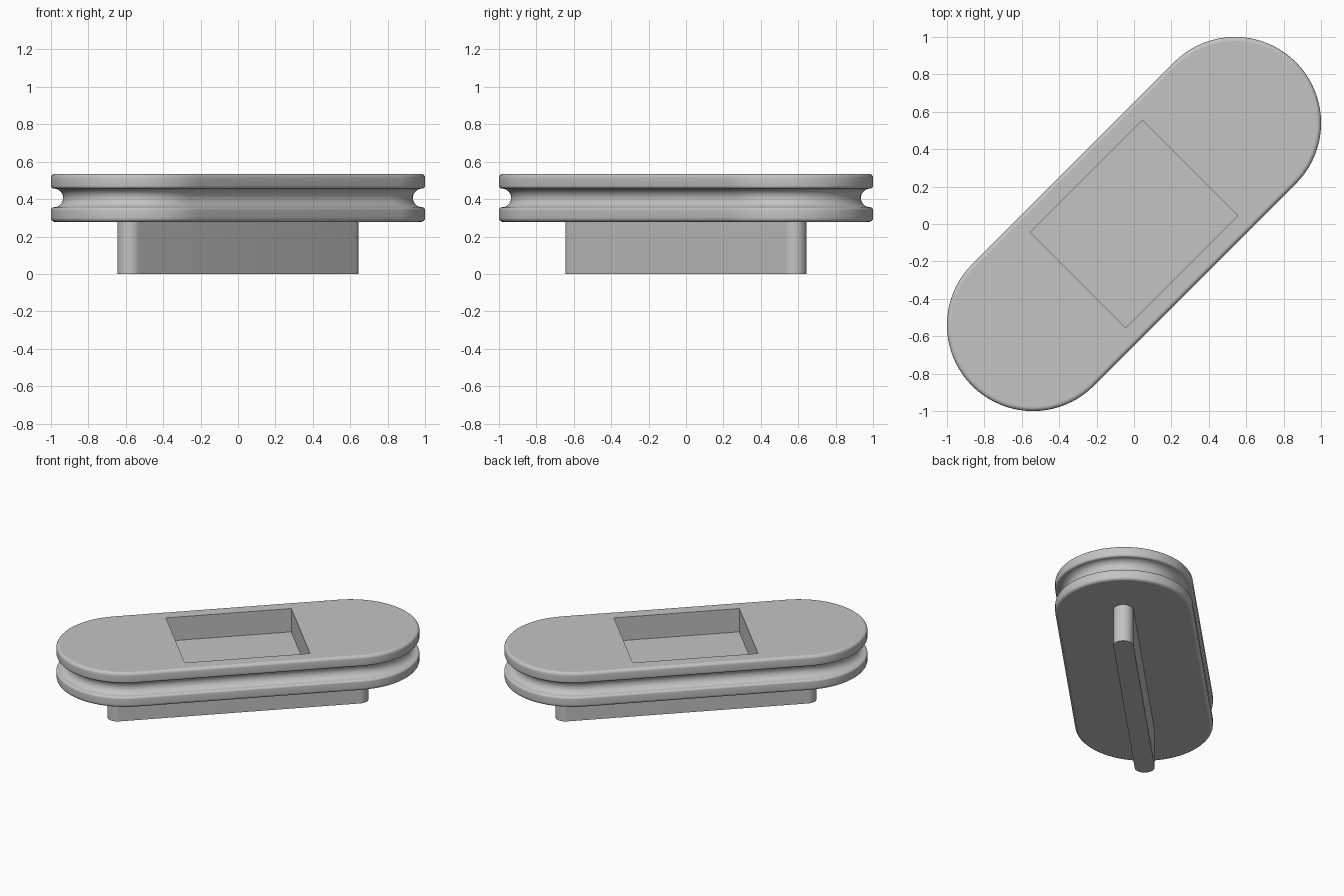
import bpy, bmesh, math
from mathutils import Matrix

cube = bpy.data.objects.get("Cube")
if cube:
    bpy.data.objects.remove(cube, do_unlink=True)

grey = bpy.data.materials.new("light grey")
grey.use_nodes = True
colour = (0.55, 0.55, 0.55, 1)
grey.diffuse_color = colour
grey.node_tree.nodes["Principled BSDF"].inputs["Base Color"].default_value = colour

DIAGONAL = Matrix.Rotation(math.radians(45), 4, "Z")


def slot_ring(bm, half, radius, z, steps=40):
    """Ring of vertices round a slot shape lying along x."""
    ring = []
    for end, start in ((half, -math.pi / 2), (-half, math.pi / 2)):
        for i in range(steps + 1):
            a = start + math.pi * i / steps
            ring.append(bm.verts.new((end + radius * math.cos(a), radius * math.sin(a), z)))
    return ring


def loft(bm, rings):
    for low, high in zip(rings, rings[1:]):
        for i in range(len(low)):
            j = (i + 1) % len(low)
            bm.faces.new((low[i], low[j], high[j], high[i])).smooth = True


def finish(bm, name):
    bmesh.ops.recalc_face_normals(bm, faces=bm.faces)
    bm.transform(DIAGONAL)
    mesh = bpy.data.meshes.new(name)
    bm.to_mesh(mesh)
    bm.free()
    mesh.materials.append(grey)
    obj = bpy.data.objects.new(name, mesh)
    bpy.context.collection.objects.link(obj)
    return obj


def arc(cx, cz, r, a0, a1, steps):
    """Points of (outward offset, height) along an arc, in degrees."""
    angles = [math.radians(a0 + (a1 - a0) * i / steps) for i in range(steps + 1)]
    return [(cx + r * math.cos(a), cz + r * math.sin(a)) for a in angles]


# Grooved plate: lower half of the rim profile, mirrored for the upper half
BOTTOM, TOP = 0.278, 0.535
MID = (BOTTOM + TOP) / 2
EDGE, LIP, GROOVE = 0.022, 0.015, 0.05
lower = arc(-EDGE, BOTTOM + EDGE, EDGE, -90, 0, 6)
lower += arc(-LIP, MID - GROOVE - LIP, LIP, 0, 90, 5)
lower += arc(-LIP, MID, GROOVE, 270, 180, 10)[1:]
profile = lower + [(d, 2 * MID - z) for d, z in reversed(lower[:-1])]

bm = bmesh.new()
rings = [slot_ring(bm, 0.764, 0.46 + d, z) for d, z in profile]
loft(bm, rings)
bm.faces.new(rings[0])

# Rectangular pocket sunk into the top of the plate
POCKET_X, POCKET_Y, DEPTH = 0.425, 0.36, 0.172
corners = [(-1, -1), (1, -1), (1, 1), (-1, 1)]
rim, floor = [[bm.verts.new((sx * POCKET_X, sy * POCKET_Y, z)) for sx, sy in corners]
              for z in (TOP, TOP - DEPTH)]
rim_edges = [bm.edges.new((rim[i], rim[(i + 1) % 4])) for i in range(4)]
top = rings[-1]
top_edges = [bm.edges.get((v, top[(i + 1) % len(top)])) for i, v in enumerate(top)]
bmesh.ops.triangle_fill(bm, edges=top_edges + rim_edges, use_beauty=True)
for i in range(4):
    j = (i + 1) % 4
    bm.faces.new((rim[i], rim[j], floor[j], floor[i]))
bm.faces.new(floor)
finish(bm, "grooved_plate")

# Narrow round-ended foot under the plate
bm = bmesh.new()
foot = [slot_ring(bm, 0.817, 0.067, z, 20) for z in (0, BOTTOM)]
loft(bm, foot)
for ring in foot:
    bm.faces.new(ring)
finish(bm, "foot")
